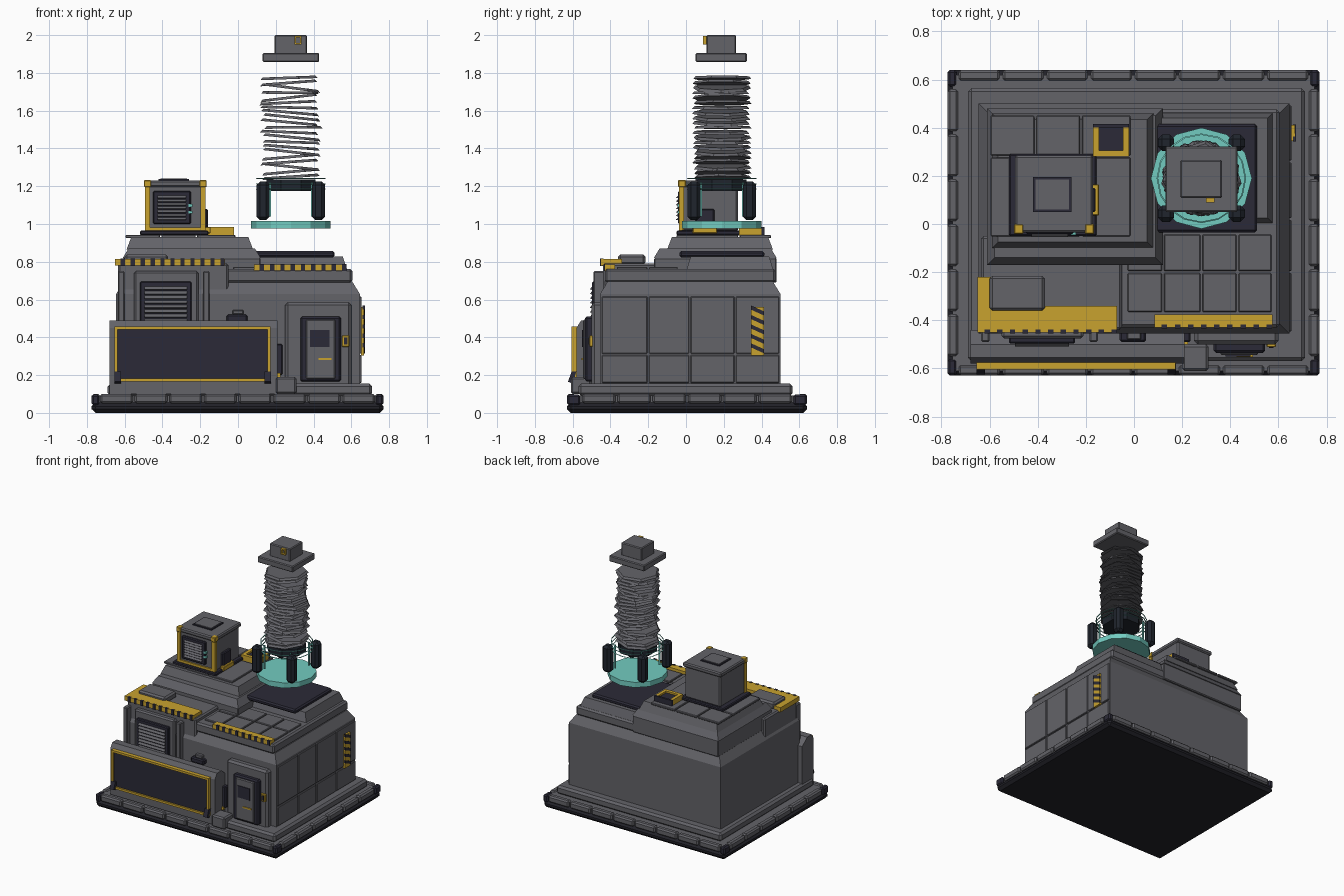
import bpy, bmesh, math, random
from mathutils import Matrix, Vector
random.seed(4)

def mat(name, col):
    m = bpy.data.materials.new(name)
    m.diffuse_color = (*col, 1)
    return m

GREY = mat("grey_plating", (0.125, 0.125, 0.14))
DARK = mat("dark_panel", (0.024, 0.023, 0.038))
BASE = mat("underside_black", (0.016, 0.016, 0.022))
POST = mat("post_dark", (0.014, 0.018, 0.026))
YEL = mat("hazard_yellow", (0.58, 0.36, 0.028))
TEAL = mat("teal_glow", (0.17, 0.6, 0.53))

def finish(name, bm, m):
    bmesh.ops.recalc_face_normals(bm, faces=bm.faces)
    me = bpy.data.meshes.new(name)
    bm.to_mesh(me)
    bm.free()
    me.materials.append(m)
    ob = bpy.data.objects.new(name, me)
    bpy.context.collection.objects.link(ob)
    return ob

def box(name, x, y, z, m=GREY, bev=0.0, inset=0.0):
    """Box from (min, max) ranges; inset narrows the top to a frustum."""
    bm = bmesh.new()
    bmesh.ops.create_cube(bm, size=1)
    for v in bm.verts:
        i = inset if v.co.z > 0 else 0
        v.co = [(a + b) / 2 + s * ((b - a) - 2 * k) for s, (a, b), k in zip(v.co, (x, y, z), (i, i, 0))]
    if bev:
        bmesh.ops.bevel(bm, geom=bm.edges[:], offset=bev, segments=1, affect='EDGES')
    return finish(name, bm, m)

def disc(name, c, r, h, n, m, rot=None, r2=None):
    bm = bmesh.new()
    bmesh.ops.create_cone(bm, cap_ends=True, segments=n, radius1=r, radius2=r2 or r, depth=h,
                          matrix=Matrix.Translation(c) @ (rot or Matrix()))
    return finish(name, bm, m)

def prism_x(name, prof, x0, x1, m):
    """Extrude a (y, z) profile along x."""
    bm = bmesh.new()
    f = bm.faces.new([bm.verts.new((x0, y, z)) for y, z in prof])
    g = bmesh.ops.extrude_face_region(bm, geom=[f])['geom']
    bmesh.ops.translate(bm, vec=(x1 - x0, 0, 0), verts=[v for v in g if isinstance(v, bmesh.types.BMVert)])
    return finish(name, bm, m)

def tiles(name, xs, ys, z0, z1, gap=0.004):
    for a, b in zip(xs, xs[1:]):
        for c, d in zip(ys, ys[1:]):
            box(name, (a + gap, b - gap), (c + gap, d - gap), (z0, z1), GREY, 0.004)

def frame(name, x, z, y, t, m):
    """Rectangular border facing -y."""
    box(name, x, y, (z[0], z[0] + t), m)
    box(name, x, y, (z[1] - t, z[1]), m)
    for a in (x[0], x[1] - t):
        box(name, (a, a + t), y, (z[0] + t, z[1] - t), m)

def louvre(name, x, z, y, n):
    box(name + "_back", x, (y - 0.012, y + 0.02), z, DARK, 0.006)
    s = (z[1] - z[0] - 0.04) / n
    for i in range(n):
        a = z[0] + 0.02 + i * s
        prism_x(name + "_slat", [(y - 0.01, a + s * .85), (y - 0.024, a + s * .15), (y - 0.01, a)],
                x[0] + 0.025, x[1] - 0.025, GREY)

# base slab with kerb stones
box("base_underside", (-0.775, 0.77), (-0.63, 0.64), (0, 0.055), BASE, 0.02)
box("base_slab", (-0.755, 0.75), (-0.61, 0.62), (0.045, 0.092), GREY)
n = 8
for i in range(n):
    a = -0.735 + i * 1.465 / n
    for y in ((-0.63, -0.585), (0.595, 0.64)):
        box("kerb_stone", (a + .005, a + 1.465 / n - .005), y, (0.05, 0.1), GREY, 0.01)
for i in range(6):
    a = -0.555 + i * 1.12 / 6
    for x in ((-0.775, -0.73), (0.725, 0.77)):
        box("kerb_stone", x, (a + .005, a + 1.12 / 6 - .005), (0.05, 0.1), GREY, 0.01)
for x in ((-0.775, -0.735), (0.73, 0.77)):
    for y in ((-0.63, -0.56), (0.57, 0.64)):
        box("kerb_corner", x, y, (0.04, 0.098), DARK, 0.01)

# main body and stepped roof
box("plinth", (-0.69, 0.71), (-0.57, 0.565), (0.09, 0.155), GREY, 0.015)
box("body", (-0.645, 0.645), (-0.455, 0.5), (0.15, 0.63), GREY)
box("body_shoulder", (-0.645, 0.645), (-0.455, 0.5), (0.63, 0.695), GREY, 0, 0.04)
box("roof_tier", (-0.605, 0.605), (-0.43, 0.475), (0.69, 0.762), GREY, 0.012)
box("left_terrace", (-0.635, -0.05), (-0.44, -0.05), (0.6, 0.79), GREY, 0.01)
box("upper_block", (-0.61, 0.12), (-0.17, 0.48), (0.69, 0.82), GREY, 0.006)
box("upper_block_slope", (-0.61, 0.12), (-0.17, 0.48), (0.82, 0.87), GREY, 0, 0.03)
box("upper_block_cap", (-0.59, 0.08), (-0.1, 0.46), (0.865, 0.93), GREY, 0, 0.025)
tiles("roof_tile", (-0.6, -0.41, -0.22, -0.01), (-0.055, 0.28, 0.455), 0.925, 0.942)
box("chimney_pedestal", (0.09, 0.58), (-0.0, 0.465), (0.75, 0.828), GREY, 0, 0.025)
tiles("terrace_tile", (-0.03, 0.12, 0.28, 0.43, 0.575), (-0.37, -0.2, -0.04), 0.755, 0.773)
box("terrace_box", (-0.6, -0.37), (-0.36, -0.215), (0.785, 0.838), GREY, 0.012)
box("chimney_pad", (0.08, 0.512), (-0.035, 0.415), (0.823, 0.857), DARK, 0.01)

# hazard edging on both terraces
def hazard(x0, x1, y, z, k):
    box("hazard_edge", (x0, x1), y, z, YEL)
    s = (x1 - x0) / k
    for i in range(k):
        a = x0 + (i + .55) * s
        box("hazard_mark", (a, a + .42 * s), (y[0] - .004, y[0] + .012), (z[0] - .002, z[1] + .002), DARK)
hazard(-0.65, -0.07, (-0.4 - .05, -0.34), (0.78, 0.815), 11)
hazard(0.085, 0.575, (-0.43, -0.375), (0.753, 0.786), 9)
box("hazard_corner", (-0.65, -0.595), (-0.34, -0.22), (0.78, 0.815), YEL)

# right wall panels and striped plate
ys, zs = (-0.45, -0.2, 0.02, 0.26, 0.497), (0.155, 0.31, 0.62)
for a, b in zip(ys, ys[1:]):
    for c, d in zip(zs, zs[1:]):
        box("side_panel", (0.64, 0.655), (a + .004, b - .004), (c + .004, d - .004), GREY, 0.004)
box("side_hazard_plate", (0.65, 0.668), (0.345, 0.412), (0.305, 0.56), YEL)
for i in range(5):
    z = 0.315 + i * 0.05
    prism_x("side_hazard_stripe", [(0.343, z + .032), (0.414, z), (0.414, z + .022), (0.343, z + .054)],
            0.66, 0.672, DARK)

# large front display board
prism_x("board_housing", [(-.44, .1), (-.58, .1), (-.58, .45), (-.555, .49), (-.5, .49), (-.44, .44)],
        -0.68, 0.21, GREY)
box("board_panel", (-0.64, 0.16), (-0.592, -0.57), (0.175, 0.445), DARK)
frame("board_frame", (-0.655, 0.172), (0.165, 0.457), (-0.605, -0.575), 0.016, YEL)
for x in (-0.655, 0.14):
    prism_x("board_foot", [(-.6, .155), (-.625, .165), (-.605, .22), (-.58, .22)], x, x + 0.035, DARK)
box("step_block", (0.2, 0.31), (-0.61, -0.5), (0.1, 0.19), GREY, 0.01)

# left wall vent, pillars and small fittings
box("vent_surround", (-0.55, -0.21), (-0.475, -0.43), (0.45, 0.75), GREY, 0.01)
louvre("wall_vent", (-0.52, -0.245), (0.46, 0.695), -0.485, 8)
for x in (-0.635, -0.185):
    box("wall_pillar", (x, x + 0.035), (-0.49, -0.43), (0.4, 0.75), GREY, 0.006)
box("wall_bracket", (-0.06, 0.05), (-0.49, -0.44), (0.48, 0.52), DARK, 0.008)
box("wall_bracket_lug", (-0.03, 0.03), (-0.48, -0.44), (0.52, 0.545), GREY, 0.005)
box("wall_meter", (0.19, 0.235), (-0.49, -0.44), (0.2, 0.365), DARK, 0.006)
box("wall_meter_trim", (0.14, 0.225), (-0.5, -0.48), (0.19, 0.21), YEL)

# door
box("door_surround", (0.25, 0.6), (-0.5, -0.44), (0.13, 0.585), GREY, 0.015)
box("door_recess", (0.33, 0.545), (-0.535, -0.48), (0.165, 0.51), DARK, 0.01)
box("door_leaf", (0.36, 0.515), (-0.545, -0.52), (0.18, 0.495), GREY, 0.006)
box("door_window", (0.38, 0.485), (-0.55, -0.54), (0.35, 0.44), DARK)
box("door_handle", (0.425, 0.495), (-0.552, -0.54), (0.28, 0.29), YEL)
box("door_control", (0.55, 0.59), (-0.512, -0.48), (0.35, 0.41), YEL, 0.004)
box("door_control_face", (0.56, 0.58), (-0.516, -0.5), (0.362, 0.398), DARK)

# rooftop cabin
box("cabin_plate", (-0.52, -0.155), (-0.05, 0.29), (0.94, 0.965), DARK, 0.006)
box("cabin", (-0.485, -0.18), (-0.025, 0.275), (0.96, 1.222), GREY, 0.01)
box("cabin_roof", (-0.495, -0.17), (-0.035, 0.285), (1.195, 1.23), GREY, 0.008)
box("cabin_roof_inset", (-0.42, -0.26), (0.05, 0.195), (1.225, 1.237), DARK)
box("cabin_roof_hatch", (-0.41, -0.27), (0.06, 0.185), (1.228, 1.241), GREY)
for x in (-0.492, -0.198):
    box("cabin_corner_trim", (x, x + 0.026), (-0.036, -0.01), (0.968, 1.2), YEL)
    box("cabin_corner_cap", (x - .006, x + 0.032), (-0.042, 0.0), (1.195, 1.232), YEL, 0.004)
box("cabin_sill_trim", (-0.492, -0.172), (-0.036, -0.02), (0.962, 0.982), YEL)
louvre("cabin_vent", (-0.45, -0.25), (1.0, 1.175), -0.03, 7)
box("cabin_lamp", (-0.262, -0.24), (-0.045, -0.02), (1.055, 1.07), TEAL)
box("cabin_lamp", (-0.262, -0.24), (-0.045, -0.02), (1.09, 1.105), TEAL)
box("cabin_side_window", (-0.19, -0.16), (0.05, 0.15), (0.965, 1.08), DARK, 0.006)
box("cabin_side_trim", (-0.175, -0.145), (0.035, 0.165), (0.95, 0.985), YEL, 0.004)

# roof hatch with yellow rim
box("hatch_lid", (-0.15, -0.04), (0.3, 0.4), (0.935, 0.97), DARK)
for x in ((-0.17, -0.145), (-0.045, -0.02)):
    box("hatch_rim", x, (0.28, 0.4), (0.94, 0.983), YEL)
box("hatch_rim", (-0.17, -0.02), (0.28, 0.305), (0.94, 0.983), YEL)
box("hatch_back", (-0.17, -0.02), (0.4, 0.415), (0.94, 0.983), DARK)

# floating stack: glowing disc, posts and hoops
cx, cy = 0.28, 0.19
disc("glow_disc", (cx, cy, 0.995), 0.21, 0.04, 12, TEAL)
for sx in (-1, 1):
    for sy in (-1, 1):
        px, py = cx + sx * 0.147, cy + sy * 0.147
        box("stack_post", (px - .034, px + .034), (py - .034, py + .034), (1.02, 1.225), POST, 0.018)
        a, b = px - sx * 0.036, py - sy * 0.036
        box("post_light", (a - .005, a + .005), (b - .005, b + .005), (1.04, 1.22), TEAL)
disc("stack_collar", (cx, cy, 1.205), 0.14, 0.06, 8, POST, Matrix.Rotation(math.pi / 8, 4, 'Z'))
for z in (1.185, 1.212, 1.24):
    bm = bmesh.new()
    rings = [[bm.verts.new((cx + r * math.cos(i * math.tau / 16), cy + r * math.sin(i * math.tau / 16), z + h))
              for i in range(16)] for r, h in ((.18, -.003), (.186, 0), (.18, .003))]
    for k in range(3):
        p, q = rings[k], rings[(k + 1) % 3]
        for i in range(16):
            j = (i + 1) % 16
            bm.faces.new((p[i], p[j], q[j], q[i]))
    finish("glow_hoop", bm, TEAL)

# jagged bellows: tilted thin plates
for i in range(21):
    z = 1.25 + i * 0.0262
    rot = Matrix.Rotation(random.uniform(-.13, .13), 4, 'Y') @ Matrix.Rotation(random.uniform(0, 1), 4, 'Z')
    disc("bellows_plate", (cx + random.uniform(-.012, .012), cy, z), 0.158, 0.014, 7, GREY, rot, 0.145)

# stack cap
box("stack_cap_plate", (0.13, 0.43), (0.05, 0.322), (1.858, 1.905), GREY, 0.006)
box("stack_cap_box", (0.192, 0.366), (0.108, 0.266), (1.9, 2.0), GREY, 0.006)
frame("stack_cap_tag", (0.3, 0.335), (1.95, 1.995), (0.09, 0.112), 0.008, YEL)
